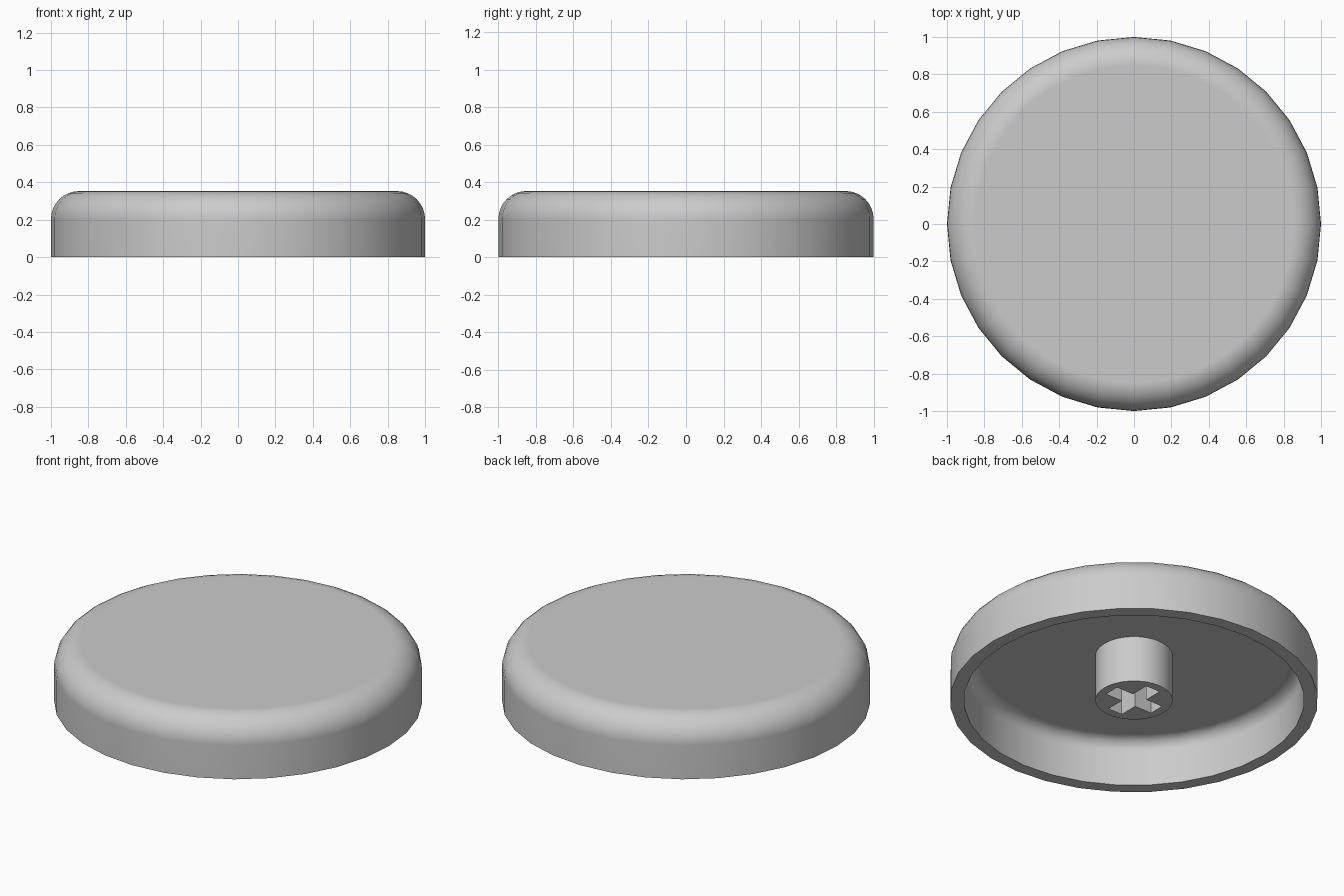
import bpy, bmesh, math
from mathutils import Vector, Matrix

if "Cube" in bpy.data.objects:
    bpy.data.objects.remove(bpy.data.objects["Cube"])

SIDES = 32
HEIGHT = 0.353      # overall height
WALL = 0.075        # shell thickness
FILLET = 0.15       # rounding of the top edge
STEM_R = 0.21
CROSS_L, CROSS_W = 0.16, 0.047

grey = bpy.data.materials.new("light grey plastic")
grey.use_nodes = True
colour = (0.6, 0.6, 0.6, 1)
grey.diffuse_color = colour
grey.node_tree.nodes["Principled BSDF"].inputs["Base Color"].default_value = colour


def finish(bm, name):
    """Turn a bmesh into a smooth-shaded object with crisp corners."""
    bmesh.ops.recalc_face_normals(bm, faces=bm.faces)
    mesh = bpy.data.meshes.new(name)
    bm.to_mesh(mesh)
    bm.free()
    mesh.materials.append(grey)
    obj = bpy.data.objects.new(name, mesh)
    bpy.context.collection.objects.link(obj)
    bpy.ops.object.select_all(action='DESELECT')
    obj.select_set(True)
    bpy.context.view_layer.objects.active = obj
    bpy.ops.object.shade_smooth_by_angle(angle=math.radians(30))
    weighted = obj.modifiers.new("Weighted normals", 'WEIGHTED_NORMAL')
    weighted.keep_sharp = True
    return obj


def fillet(radius, top, r, steps=8):
    """Quarter-round profile from the flat top down to the wall."""
    angles = [math.pi / 2 * (1 - i / steps) for i in range(steps + 1)]
    return [Vector((radius - r + r * math.cos(a), 0, top - r + r * math.sin(a)))
            for a in angles]


def loop(bm, points):
    verts = [bm.verts.new(p) for p in points]
    return [bm.edges.new((a, b)) for a, b in zip(verts, verts[1:] + verts[:1])]


# Cap shell: outer and inner rounded profiles joined at the rim, then lathed
outer = fillet(1, HEIGHT, FILLET) + [Vector((1, 0, 0))]
inner = fillet(1 - WALL, HEIGHT - WALL, FILLET - WALL) + [Vector((1 - WALL, 0, 0))]
bm = bmesh.new()
verts = [bm.verts.new(p) for p in outer + inner[::-1]]
edges = [bm.edges.new(pair) for pair in zip(verts, verts[1:])]
bmesh.ops.spin(bm, geom=verts + edges, cent=(0, 0, 0), axis=(0, 0, 1),
               angle=math.tau, steps=SIDES)
bmesh.ops.remove_doubles(bm, verts=bm.verts, dist=0.0005)
bmesh.ops.holes_fill(bm, edges=[e for e in bm.edges if e.is_boundary], sides=0)
finish(bm, "cap_shell")

# Stem: round post with a cross-shaped socket, fused into the ceiling
circle = [Matrix.Rotation(math.tau * i / SIDES, 3, 'Z') @ Vector((STEM_R, 0, 0))
          for i in range(SIDES)]
arm = [Vector((CROSS_L, -CROSS_W, 0)), Vector((CROSS_L, CROSS_W, 0)),
       Vector((CROSS_W, CROSS_W, 0))]
cross = [Matrix.Rotation(math.pi / 2 * i, 3, 'Z') @ p for i in range(4) for p in arm]
bm = bmesh.new()
edges = loop(bm, circle) + loop(bm, cross)
bmesh.ops.triangle_fill(bm, edges=edges, use_beauty=True, normal=(0, 0, 1))
base = bm.faces[:]
result = bmesh.ops.extrude_face_region(bm, geom=base, use_keep_orig=True)
raised = [g for g in result["geom"] if isinstance(g, bmesh.types.BMVert)]
bmesh.ops.translate(bm, verts=raised, vec=(0, 0, HEIGHT - WALL + 0.01))
finish(bm, "stem")
